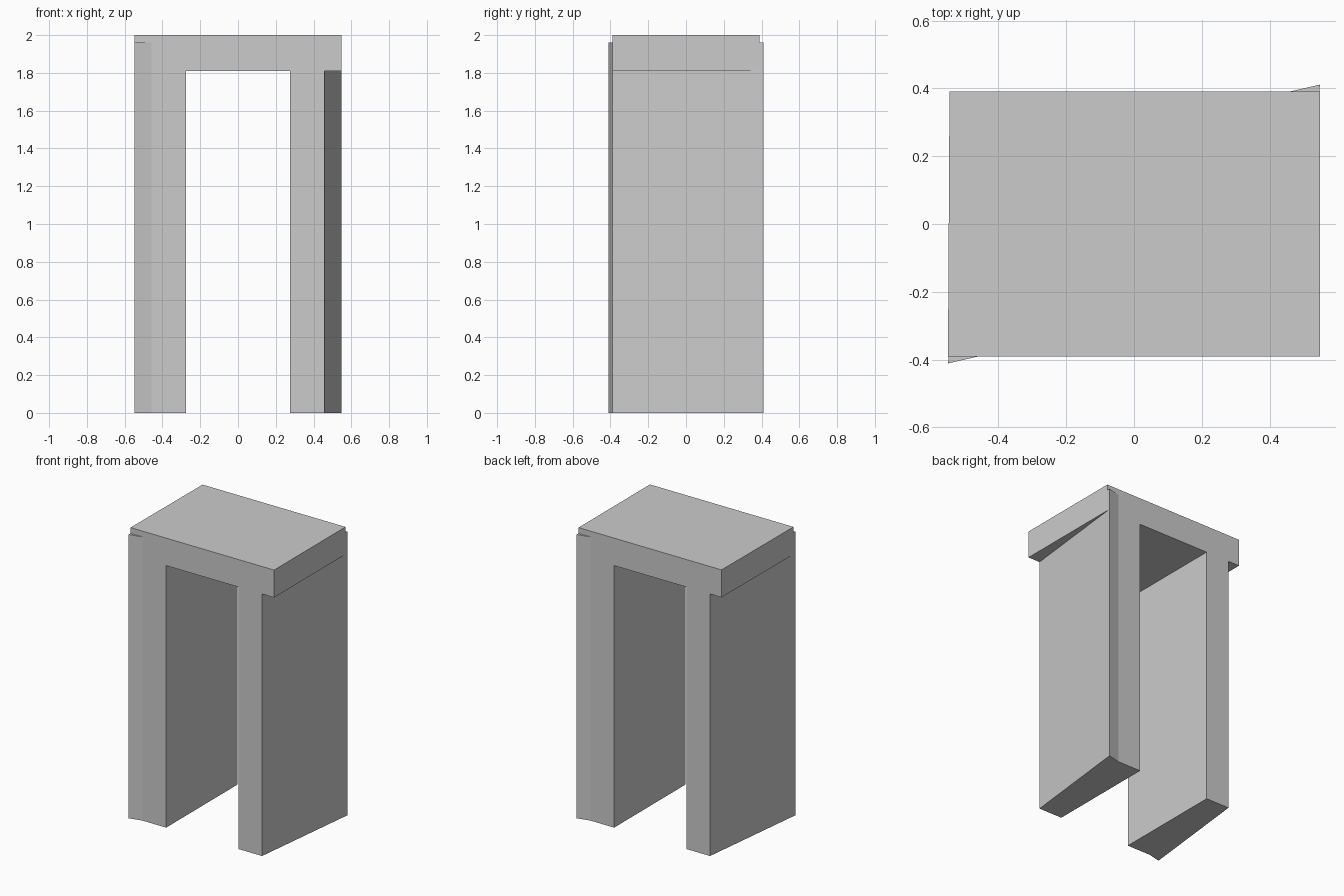
import bpy, bmesh

if "Cube" in bpy.data.objects:
    bpy.data.objects.remove(bpy.data.objects["Cube"])


def prism(name, outline, z0, z1):
    """Extrude a plan outline (x, y) from z0 up to z1."""
    bm = bmesh.new()
    face = bm.faces.new([bm.verts.new((x, y, z0)) for x, y in outline])
    top = bmesh.ops.extrude_face_region(bm, geom=[face])["geom"]
    for v in top:
        if isinstance(v, bmesh.types.BMVert):
            v.co.z = z1
    bmesh.ops.recalc_face_normals(bm, faces=bm.faces)
    mesh = bpy.data.meshes.new(name)
    bm.to_mesh(mesh)
    bm.free()
    obj = bpy.data.objects.new(name, mesh)
    bpy.context.collection.objects.link(obj)
    return obj


# Lintel slab, its left end very slightly skewed
archway = prism("stone_archway", [(-0.5485, -0.39), (0.5485, -0.39),
                                  (0.5485, 0.39), (-0.544, 0.39)], 1.81, 2.0)

# Upright: straight inner face, slanted outer face, flared back corner
leg_plan = [(0.276, -0.39), (0.457, -0.39), (0.5485, 0.411),
            (0.457, 0.39), (0.276, 0.39)]

# The second upright is the first turned half a circle; both merge into the slab
for side, sign in (("right", 1), ("left", -1)):
    leg = prism(side + "_upright", [(sign * x, sign * y) for x, y in leg_plan], 0.0, 1.96)
    mod = archway.modifiers.new("join_" + side, 'BOOLEAN')
    mod.operation = 'UNION'
    mod.solver = 'EXACT'
    mod.object = leg
    bpy.context.view_layer.objects.active = archway
    bpy.ops.object.modifier_apply(modifier=mod.name)
    bpy.data.objects.remove(leg)
